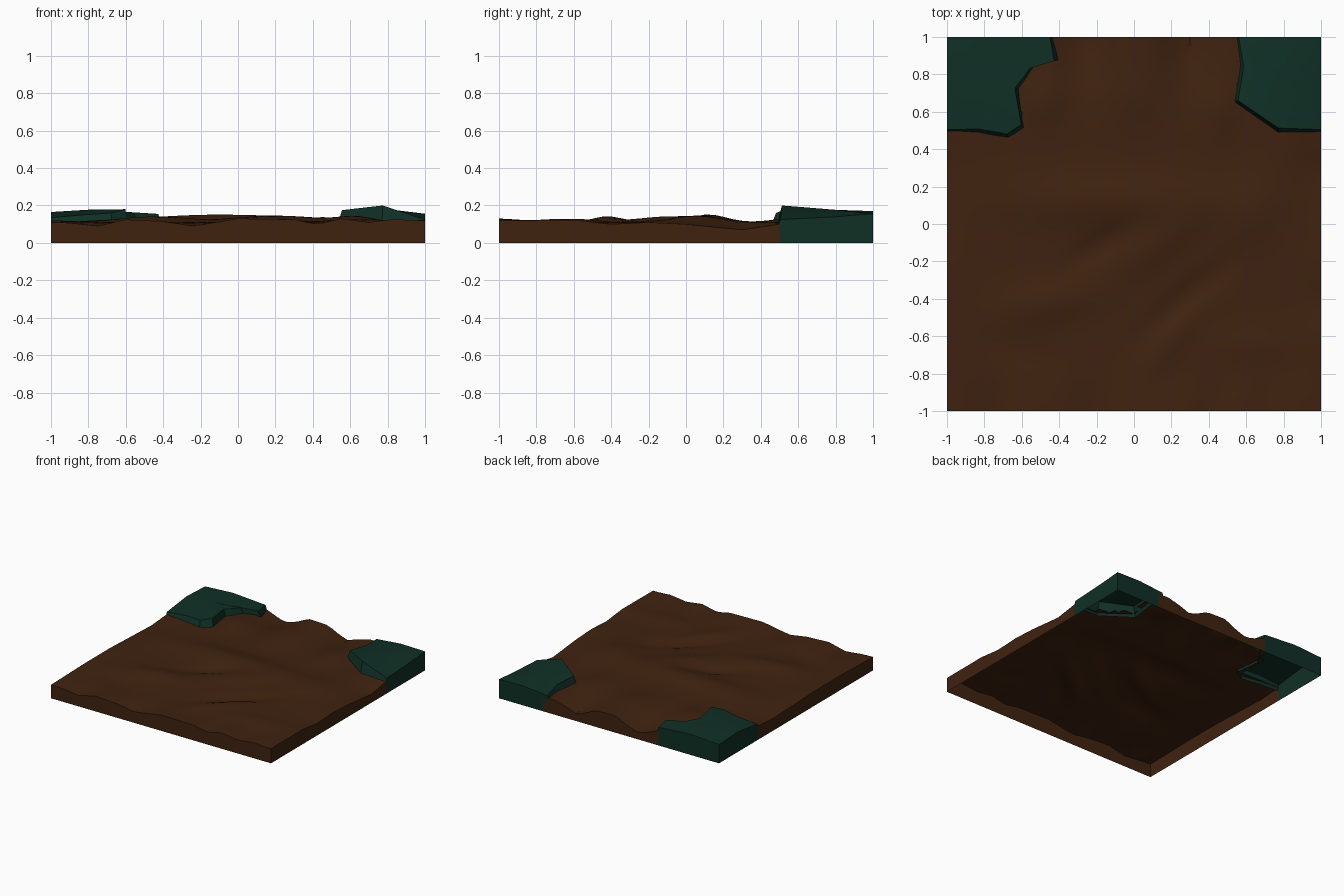
import bpy, bmesh, math
from mathutils import Vector

if "Cube" in bpy.data.objects:
    bpy.data.objects.remove(bpy.data.objects["Cube"])


def material(name, rgb):
    m = bpy.data.materials.new(name)
    m.diffuse_color = (*rgb, 1)
    m.use_nodes = True
    m.node_tree.nodes["Principled BSDF"].inputs["Base Color"].default_value = m.diffuse_color
    return m


EARTH = material("dark earth brown", (0.05, 0.0165, 0.005))
MOSS = material("deep moss green", (0.005, 0.029, 0.019))

# Height profiles along the four borders: (position, height)
FRONT = [(-1, .11), (-.75, .09), (-.6, .125), (-.4, .115), (-.24, .09), (0, .13),
         (.3, .125), (.42, .1), (.55, .13), (.7, .11), (.85, .13), (1, .12)]
BACK = [(-1, .11), (-.45, .12), (-.36, .085), (-.27, .055), (-.17, .085), (-.06, .14),
        (.12, .135), (.22, .085), (.3, .06), (.38, .09), (.5, .12), (1, .11)]
LEFT = [(-1, .11), (-.56, .12), (-.23, .12), (.31, .1), (.5, .115), (1, .11)]
RIGHT = [(-1, .12), (-.6, .122), (-.4, .1), (-.2, .11), (0, .1), (.3, .07), (.5, .1), (1, .11)]

# Mounds and hollows: centre x, y, spread x, y, height, turn in degrees
MOUNDS = [(-.1, .12, .55, .13, .04, 0), (.1, -.12, .3, .11, .028, 35),
          (.3, -.38, .32, .06, -.03, 40), (-.2, -.13, .18, .05, -.022, 30),
          (-.45, -.42, .25, .1, .03, 10), (.62, .02, .14, .2, .028, -10),
          (.2, -.62, .3, .06, .018, 55), (-.6, -.68, .2, .08, -.012, -15),
          (.65, -.65, .22, .08, .014, 0), (0, .72, .14, .2, .03, 0),
          (-.47, .68, .1, .14, .035, 0), (.45, .62, .08, .16, .03, 0)]


def profile(pts, t):
    for (a, u), (b, v) in zip(pts, pts[1:]):
        if t <= b:
            return u + (v - u) * (t - a) / (b - a)
    return pts[-1][1]


def height(x, y):
    z = 0.112
    for cx, cy, sx, sy, h, turn in MOUNDS:
        c, s = math.cos(math.radians(turn)), math.sin(math.radians(turn))
        u, v = (x - cx) * c + (y - cy) * s, (y - cy) * c - (x - cx) * s
        z += h * math.exp(-(u / sx) ** 2 - (v / sy) ** 2)
    sides = [(1 + y, profile(FRONT, x), .13), (1 + x, profile(LEFT, y), .13),
             (1 - x, profile(RIGHT, y), .13), (1 - y, profile(BACK, x), .25)]
    for d, edge_z, reach in sides:
        w = math.exp(-(d / reach) ** 2)
        z = z * (1 - w) + edge_z * w
    return z


# Outline of each moss bank, from the side border round to the back: x, y, rim height
BANK_LEFT = [(-1, .49, .135), (-.83, .48, .15), (-.67, .455, .16), (-.585, .51, .18),
             (-.61, .72, .17), (-.53, .84, .16), (-.40, .88, .155), (-.43, 1, .15)]
BANK_RIGHT = [(1, .49, .125), (.77, .485, .2), (.53, .65, .175), (.56, .85, .16), (.54, 1, .14)]


def inside(x, y, poly):
    hit = False
    for i in range(len(poly)):
        (ax, ay), (bx, by) = poly[i - 1], poly[i]
        if (ay > y) != (by > y) and x < ax + (bx - ax) * (y - ay) / (by - ay):
            hit = not hit
    return hit


def finish(bm, name, mat):
    bmesh.ops.recalc_face_normals(bm, faces=bm.faces)
    if max(bm.faces, key=lambda f: f.calc_center_median().z).normal.z < 0:
        bmesh.ops.reverse_faces(bm, faces=bm.faces)
    me = bpy.data.meshes.new(name)
    bm.to_mesh(me)
    bm.free()
    me.materials.append(mat)
    ob = bpy.data.objects.new(name, me)
    bpy.context.collection.objects.link(ob)
    bpy.ops.object.select_all(action='DESELECT')
    ob.select_set(True)
    bpy.context.view_layer.objects.active = ob
    bpy.ops.object.shade_smooth_by_angle(angle=math.radians(30))


# Earth: uneven sheet with border walls, open underneath and at the moss banks
bm = bmesh.new()
bmesh.ops.create_grid(bm, x_segments=40, y_segments=40, size=1)
polys = [[p[:2] for p in b] + [(math.copysign(1, b[0][0]), 1)] for b in (BANK_LEFT, BANK_RIGHT)]
covered = [f for f in bm.faces if any(
    all(inside(v.co.x * .995, v.co.y * .995, p) for v in f.verts) for p in polys)]
bmesh.ops.delete(bm, geom=covered, context='FACES')
for v in bm.verts:
    v.co.z = height(v.co.x, v.co.y)


def on_border(e):
    a, b = (v.co for v in e.verts)
    return any(abs(abs(a[k]) - 1) < 1e-4 and abs(a[k] - b[k]) < 1e-4 for k in (0, 1))


rim = [e for e in bm.edges if e.is_boundary and on_border(e)]
new = bmesh.ops.extrude_edge_only(bm, edges=rim)["geom"]
for v in new:
    if isinstance(v, bmesh.types.BMVert):
        v.co.z = 0
finish(bm, "earth_ground", EARTH)


# Moss banks: raised sheet, sloped lip towards the earth, walls on the border
def bank(name, outline, side_top, corner_z, back_top, centre):
    sx = math.copysign(1, outline[0][0])
    bm = bmesh.new()
    mid = Vector(centre)
    lip, top = [], []
    last = len(outline) - 1
    for i, (x, y, z) in enumerate(outline):
        lip.append(bm.verts.new((x, y, min(.09, z - .04))))
        d = (mid.xy - Vector((x, y))).normalized() * .028
        if i == 0:
            d = Vector((0, .015))
        elif i == last:
            d = Vector((sx * .02, 0))
        top.append(bm.verts.new((x + d.x, y + d.y, z)))
    border = [bm.verts.new((back_top[0], 1, back_top[1])),
              bm.verts.new((sx, 1, corner_z)),
              bm.verts.new((sx, side_top[0], side_top[1]))]
    ring = top + border
    hub = bm.verts.new(centre)
    for a, b in zip(ring, ring[1:] + ring[:1]):
        bm.faces.new((a, b, hub))
    for i in range(last):
        bm.faces.new((lip[i], lip[i + 1], top[i + 1], top[i]))
    wall = [lip[-1], top[-1]] + border + [top[0], lip[0]]
    foot = [bm.verts.new((v.co.x, v.co.y, 0)) for v in wall]
    for i in range(len(wall) - 1):
        bm.faces.new((wall[i], wall[i + 1], foot[i + 1], foot[i]))
    finish(bm, name, MOSS)


bank("moss_bank_left", BANK_LEFT, (.76, .165), .155, (-.75, .17), (-.79, .76, .178))
bank("moss_bank_right", BANK_RIGHT, (.8, .14), .156, (.78, .16), (.8, .76, .18))
